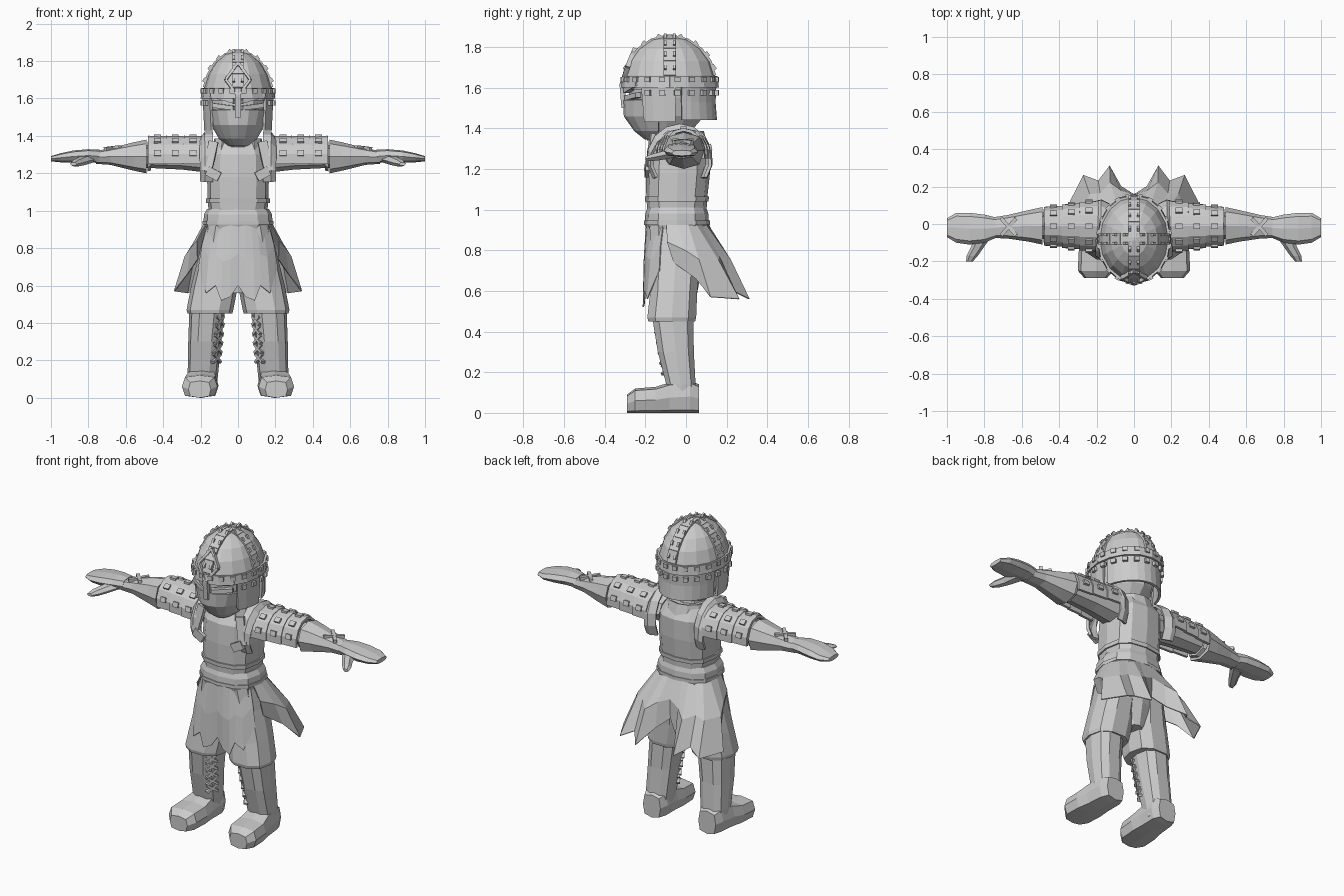
import bpy, bmesh
from math import sin, cos, radians, copysign
from mathutils import Vector, Matrix

cube = bpy.data.objects.get("Cube")
if cube:
    bpy.data.objects.remove(cube)

grey = bpy.data.materials.new("plain grey")
grey.use_nodes = True
tone = (0.6, 0.6, 0.6, 1)
grey.diffuse_color = tone
grey.node_tree.nodes["Principled BSDF"].inputs["Base Color"].default_value = tone


def finish(name, bm, mirror=False, thick=0):
    """Turn a bmesh into a flat-shaded object, mirrored or thickened if asked."""
    bmesh.ops.recalc_face_normals(bm, faces=bm.faces[:])
    mesh = bpy.data.meshes.new(name)
    bm.to_mesh(mesh)
    bm.free()
    mesh.materials.append(grey)
    obj = bpy.data.objects.new(name, mesh)
    bpy.context.collection.objects.link(obj)
    if thick:
        shell = obj.modifiers.new("thickness", 'SOLIDIFY')
        shell.thickness = thick
        shell.offset = 0
    if mirror:
        obj.modifiers.new("mirror", 'MIRROR').use_clip = False
    return obj


def skin(bm, rows, closed):
    """Quads between successive rows of vertices."""
    for low, high in zip(rows, rows[1:]):
        count = len(low)
        for i in range(count if closed else count - 1):
            j = (i + 1) % count
            bm.faces.new((low[i], low[j], high[j], high[i]))


def loft(name, rings, axis='z', sides=12, arc=None, boxy=1.0, mirror=False, thick=0):
    """Rings are (position on axis, centre a, centre b, radius a, radius b)."""
    bm = bmesh.new()
    start, end = arc or (0, 360)
    steps = sides if not arc else sides + 1
    rows = []
    for t, a, b, ra, rb in rings:
        row = []
        for i in range(steps):
            angle = radians(start + (end - start) * i / sides)
            c, s = cos(angle), sin(angle)
            u = a + ra * copysign(abs(c) ** boxy, c)
            v = b + rb * copysign(abs(s) ** boxy, s)
            place = {'z': (u, v, t), 'x': (t, u, v), 'y': (u, t, v)}[axis]
            row.append(bm.verts.new(place))
        rows.append(row)
    skin(bm, rows, not arc)
    if not arc:
        bm.faces.new(rows[0])
        bm.faces.new(rows[-1])
    return finish(name, bm, mirror, thick)


def strips(name, bars, width, depth, mirror=False):
    """Flat bars, each given as (start, end, outward direction)."""
    bm = bmesh.new()
    for p, q, out in bars:
        p, q, out = Vector(p), Vector(q), Vector(out)
        along = (q - p).normalized()
        side = along.cross(out).normalized()
        up = side.cross(along)
        frame = Matrix((along, side, up)).transposed().to_4x4()
        frame.translation = (p + q) / 2
        size = Matrix.Diagonal(((q - p).length, width, depth, 1))
        bmesh.ops.create_cube(bm, size=1, matrix=frame @ size)
    return finish(name, bm, mirror)


def cloth(name, top, hem, bulge):
    """Hanging cloth from a waist line to a ragged hem."""
    bm = bmesh.new()
    rows = [[], [], []]
    for p, q in zip(top, hem):
        p, q = Vector(p), Vector(q)
        middle = p.lerp(q, 0.5) + Vector((p.x, p.y, 0)).normalized() * bulge
        for row, point in zip(rows, (p, middle, q)):
            row.append(bm.verts.new(point))
    skin(bm, rows, False)
    return finish(name, bm, True, 0.006)


# Head, helmet dome and guards
HEAD_Y = -0.08
loft("neck", [(1.26, 0, -.04, .09, .09), (1.42, 0, -.07, .08, .09)], sides=8)
loft("head", [(1.34, 0, -.13, .04, .06), (1.38, 0, -.1, .09, .12), (1.46, 0, -.09, .14, .18),
              (1.55, 0, HEAD_Y, .16, .2), (1.64, 0, HEAD_Y, .165, .2)])
dome = [(1.59, .182, .222), (1.66, .182, .222), (1.73, .16, .2), (1.79, .125, .155),
        (1.835, .07, .09), (1.855, .01, .01)]
loft("helmet_dome", [(z, 0, HEAD_Y, rx, ry) for z, rx, ry in dome], sides=16)
loft("helmet_band", [(1.6, 0, HEAD_Y, .192, .234), (1.655, 0, HEAD_Y, .187, .228)],
     sides=16, arc=(0, 360), thick=.015)
loft("neck_guard", [(1.44, 0, HEAD_Y, .175, .225), (1.53, 0, HEAD_Y, .178, .218),
                    (1.61, 0, HEAD_Y, .182, .222)], arc=(15, 165), thick=.015)
loft("cheek_guard", [(1.43, 0, HEAD_Y, .175, .2), (1.61, 0, HEAD_Y, .184, .224)],
     sides=3, arc=(-38, 8), mirror=True, thick=.014)
loft("face_mask", [(1.35, 0, -.12, .05, .08), (1.39, 0, -.11, .1, .14), (1.46, 0, -.1, .14, .2),
                   (1.54, 0, -.09, .165, .215)], sides=8, arc=(190, 350), thick=.012)
strips("nose_guard", [((0, -.315, 1.62), (0, -.305, 1.5), (0, -1, 0))], .03, .025)
strips("brow", [((.02, -.295, 1.585), (.14, -.235, 1.62), (.3, -1, 0)),
                ((.02, -.29, 1.548), (.13, -.235, 1.563), (.3, -1, 0))], .024, .03, True)


def helmet_point(angle, rx, ry, z):
    return Vector((rx * cos(angle), HEAD_Y + ry * sin(angle), z))


# Crossing straps and rivets on the helmet
straps, studs = [], []
for turn in range(4):
    angle = radians(90 * turn)
    out = Vector((cos(angle), sin(angle), 0.7))
    across = Vector((-sin(angle), cos(angle), 0)) * 0.022
    for (z1, a1, b1), (z2, a2, b2) in zip(dome[1:], dome[2:]):
        p, q = helmet_point(angle, a1, b1, z1), helmet_point(angle, a2, b2, z2)
        straps.append((p, q, out))
        for edge in (across, -across):
            m = (p + q) / 2 + edge + out * .005
            studs.append((m - across * .3, m + across * .3, out))
for i in range(20):
    angle = radians(18 * i + 9)
    out = Vector((cos(angle), sin(angle), 0))
    across = Vector((-sin(angle), cos(angle), 0)) * 0.014
    for z in (1.575, 1.64):
        if z > 1.6 or sin(angle) > -0.6:
            m = helmet_point(angle, .192, .234, z)
            studs.append((m - across, m + across, out))
strips("helmet_straps", straps, .06, .012)
strips("helmet_rivets", studs, .026, .02)
tip, corner, base = (0, -.25, 1.79), (.065, -.288, 1.7), (0, -.316, 1.61)
strips("forehead_diamond", [(tip, corner, (0, -1, .3)), (corner, base, (0, -1, .2))],
       .014, .024, True)

# Torso, collar and belt
loft("torso", [(.98, 0, -.045, .155, .145), (1.06, 0, -.045, .163, .15), (1.18, 0, -.04, .165, .158),
               (1.3, 0, -.035, .16, .155), (1.37, 0, -.035, .12, .11)], boxy=.75)
loft("chest_rim", [(1.04, 0, -.045, .17, .156), (1.065, 0, -.045, .17, .158)], boxy=.75)
loft("collar", [(1.3, 0, -.045, .135, .15), (1.385, 0, -.04, .12, .12)],
     sides=10, arc=(-50, 230), thick=.015)
loft("belt", [(.9, 0, -.045, .178, .148), (.93, 0, -.045, .185, .158), (.98, 0, -.045, .182, .155),
              (1.01, 0, -.045, .165, .145)], boxy=.8)
loft("belt_rim", [(.925, 0, -.045, .19, .162), (.945, 0, -.045, .19, .162)], boxy=.8)

# Shoulder hoops and chest corner plates
loft("shoulder_hoop", [(.135, -.035, 1.25, .14, .165), (.175, -.03, 1.25, .155, .165),
                       (.2, -.025, 1.24, .145, .14)],
     'x', 10, (-35, 215), mirror=True, thick=.016)
strips("chest_plate", [((.13, -.165, 1.37), (.165, -.185, 1.21), (.2, -1, 0)),
                       ((.165, -.19, 1.215), (.1, -.195, 1.18), (.1, -1, 0))], .05, .02, True)

# Arms with banded sleeves
loft("upper_arm", [(.13, -.02, 1.28, .1, .08), (.3, -.015, 1.29, .085, .07),
                   (.5, -.01, 1.29, .07, .06)], 'x', 8, mirror=True)
arm_studs = []
for k in range(3):
    x = .19 + k * .095
    wide = .13 - .013 * k
    loft("sleeve_band", [(x, -.012, 1.275, wide, .115), (x + .1, -.012, 1.275, wide - .006, .118)],
         'x', 8, (-12, 192), mirror=True, thick=.016)
    for degrees in (15, 52, 90, 128, 165):
        angle = radians(degrees)
        out = Vector((0, cos(angle), sin(angle)))
        m = Vector((x + .05, -.012 + wide * out.y, 1.275 + .12 * out.z))
        arm_studs.append((m - Vector((.018, 0, 0)), m + Vector((.018, 0, 0)), out))
strips("sleeve_studs", arm_studs, .03, .026, True)
loft("elbow_cuff", [(.465, -.01, 1.29, .085, .075), (.485, -.01, 1.29, .09, .08)], 'x', 8, mirror=True)

# Gauntlets, hands and thumbs
loft("gauntlet", [(.49, -.01, 1.29, .1, .09), (.56, -.01, 1.29, .085, .075),
                  (.68, -.015, 1.29, .062, .045), (.76, -.02, 1.285, .055, .034)],
     'x', 8, boxy=.8, mirror=True)
loft("hand", [(.74, -.02, 1.29, .055, .036), (.8, -.025, 1.295, .075, .034),
              (.88, -.025, 1.29, .085, .032), (.95, -.02, 1.283, .08, .024),
              (1, -.02, 1.278, .05, .014)], 'x', 8, boxy=.75, mirror=True)
loft("thumb", [(-.05, .8, 1.28, .05, .026), (-.12, .835, 1.265, .035, .024),
               (-.17, .865, 1.255, .03, .02), (-.2, .88, 1.25, .018, .01)], 'y', 6, mirror=True)
strips("gauntlet_cross", [((.63, -.06, 1.34), (.71, .03, 1.33), (0, 0, 1)),
                          ((.63, .03, 1.34), (.71, -.06, 1.33), (0, 0, 1))], .02, .02, True)

# Shorts, boots and feet
loft("shorts_leg", [(.45, .15, -.07, .12, .12), (.47, .15, -.07, .125, .125),
                    (.6, .125, -.06, .125, .12), (.78, .1, -.05, .105, .125),
                    (.92, .085, -.045, .085, .14)], sides=10, boxy=.8, mirror=True)
loft("hips", [(.56, 0, -.05, .06, .1), (.7, 0, -.045, .14, .12), (.92, 0, -.045, .17, .14)])
loft("boot", [(.04, .19, -.01, .075, .06), (.14, .187, -.025, .082, .075),
              (.3, .178, -.05, .088, .092), (.47, .165, -.065, .095, .105)],
     sides=10, boxy=.75, mirror=True)
loft("foot", [(.065, .19, .07, .06, .07), (.02, .19, .08, .08, .08), (-.08, .195, .075, .085, .075),
              (-.15, .2, .064, .096, .064), (-.25, .205, .06, .095, .06),
              (-.29, .205, .045, .06, .045)], 'y', 8, boxy=.55, mirror=True)
laces = []
for k in range(5):
    z = .19 + k * .05
    drift = -.004 * k
    front, back = (.135 + drift, -.115 + drift * 2), (.098 + drift, -.06 + drift * 2)
    laces.append(((*front, z), (*back, z + .045), (-1, -.8, 0)))
    laces.append(((*back, z), (*front, z + .045), (-1, -.8, 0)))
strips("boot_laces", laces, .014, .025, True)

# Ragged tunic skirts
def waist(degrees):
    a = radians(degrees)
    return (.176 * cos(a), -.045 + .148 * sin(a), .94)


cloth("back_skirt", [waist(d) for d in (90, 75, 62, 48, 35, 20, 0, -20)],
      [(0, .15, .7), (.07, .2, .64), (.13, .31, .56), (.19, .23, .6), (.27, .26, .56),
       (.34, .12, .57), (.27, .05, .66), (.215, -.06, .74)], .03)
cloth("front_skirt", [waist(d) for d in (-90, -78, -66, -54, -42, -26)],
      [(0, -.2, .6), (.04, -.205, .54), (.09, -.21, .52), (.12, -.2, .6), (.17, -.19, .56),
       (.21, -.13, .7)], .008)
